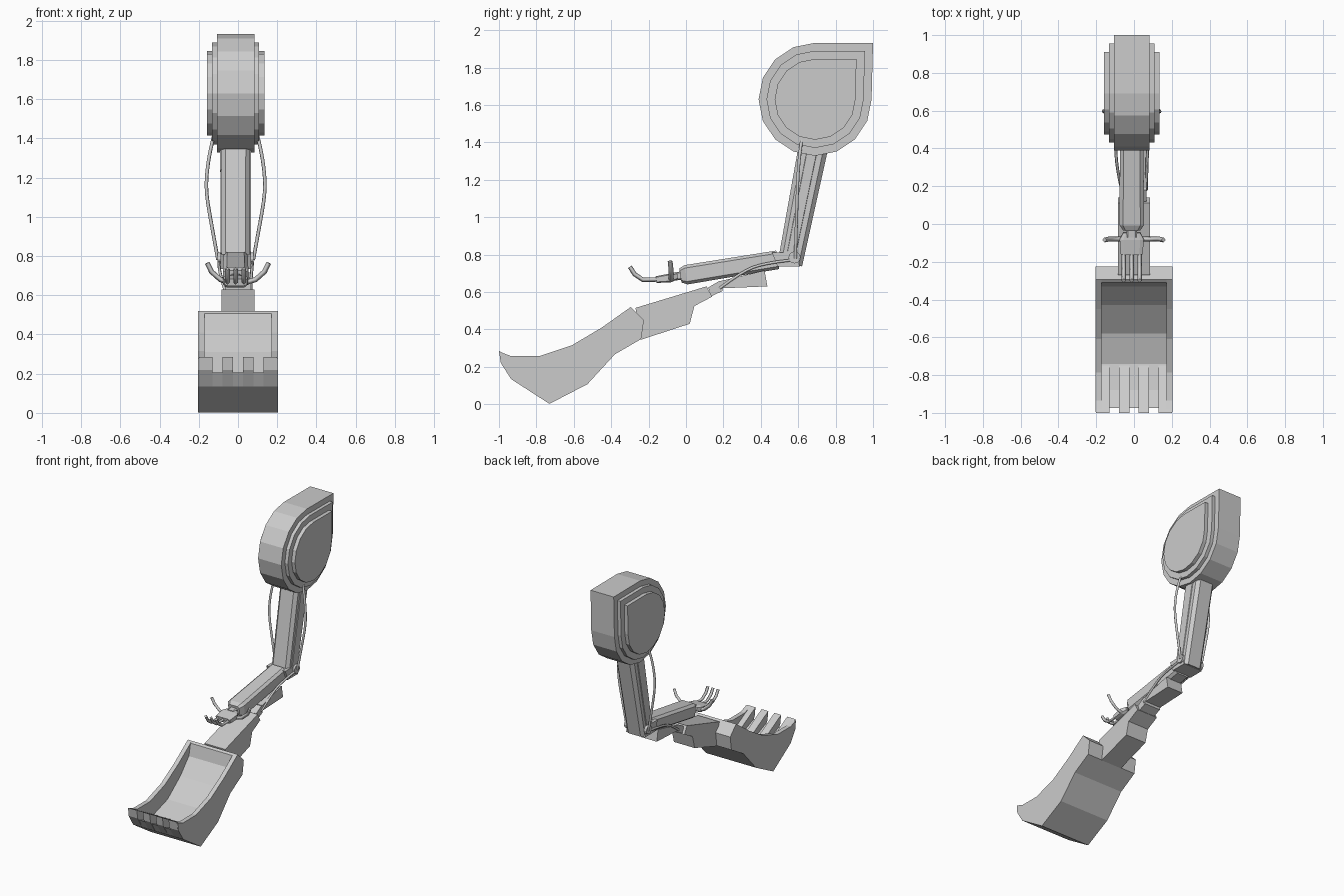
import bpy, bmesh, math
from mathutils import Vector

if "Cube" in bpy.data.objects:
    bpy.data.objects.remove(bpy.data.objects["Cube"])

CX = -0.012  # the arm sits slightly off centre


def finish(name, bm):
    bmesh.ops.recalc_face_normals(bm, faces=bm.faces)
    me = bpy.data.meshes.new(name)
    bm.to_mesh(me)
    bm.free()
    ob = bpy.data.objects.new(name, me)
    bpy.context.collection.objects.link(ob)
    return ob


def rings(name, loops):
    """Skin a list of closed loops and cap both ends."""
    bm = bmesh.new()
    vs = [[bm.verts.new(p) for p in loop] for loop in loops]
    n = len(vs[0])
    for a, b in zip(vs, vs[1:]):
        for i in range(n):
            j = (i + 1) % n
            bm.faces.new((a[i], a[j], b[j], b[i]))
    bm.faces.new(vs[0])
    bm.faces.new(vs[-1])
    return finish(name, bm)


def prism(name, prof, x0, x1):
    return rings(name, [[(x, y, z) for y, z in prof] for x in (x0, x1)])


def bar(name, stations, chamfer=0.3):
    """Chamfered bar along stations (y, z, half width, half depth)."""
    a, b = Vector(stations[0][:2]), Vector(stations[-1][:2])
    d = (b - a).normalized()
    py, pz = -d.y, d.x
    c = 1 - chamfer
    oct8 = [(1, c), (c, 1), (-c, 1), (-1, c), (-1, -c), (-c, -1), (c, -1), (1, -c)]
    return rings(name, [[(CX + u * w, y + v * h * py, z + v * h * pz) for u, v in oct8]
                        for y, z, w, h in stations])


def tube(name, pts, r, res=1, smooth=True):
    cu = bpy.data.curves.new(name, 'CURVE')
    cu.dimensions = '3D'
    cu.bevel_depth = r
    cu.bevel_resolution = res
    cu.use_fill_caps = True
    sp = cu.splines.new('NURBS' if smooth else 'POLY')
    sp.points.add(len(pts) - 1)
    for p, co in zip(sp.points, pts):
        p.co = (*co, 1)
    if smooth:
        sp.order_u = 3
        sp.use_endpoint_u = True
        sp.resolution_u = 3
    ob = bpy.data.objects.new(name, cu)
    bpy.context.collection.objects.link(ob)
    return ob


def disc(name, y, z, r, x0, x1, n=12):
    prism(name, [(y + r * math.cos(2 * math.pi * i / n), z + r * math.sin(2 * math.pi * i / n))
                 for i in range(n)], x0, x1)


# Shoulder pod: stepped teardrop, three quarter circle plus a corner
def teardrop(s):
    cy, cz, r = 0.69, 1.63, 0.302 * s
    arc = [(cy + r * math.cos(math.radians(a)), cz + r * math.sin(math.radians(a)))
           for a in [90 + 22.5 * i for i in range(13)]]
    return arc + [(cy + 0.31 * s, cz + 0.30 * s)]


for label, s, w in (("shoulder_core", 1.0, 0.095), ("shoulder_step", 0.86, 0.12),
                    ("shoulder_cap", 0.715, 0.147)):
    prism(label, teardrop(s), CX - w, CX + w)

# Upper arm, with a raised strip on its side faces
bar("upper_arm", [(0.69, 1.42, 0.074, 0.08), (0.556, 0.75, 0.072, 0.066)])
bar("upper_arm_side_strip", [(0.675, 1.36, 0.079, 0.03), (0.565, 0.81, 0.077, 0.026)], 0.15)

# Elbow
disc("elbow_pin", 0.58, 0.785, 0.032, CX - 0.092, CX + 0.092)
prism("elbow_bracket", [(0.46, 0.81), (0.58, 0.81), (0.61, 0.735), (0.49, 0.735)],
      CX - 0.078, CX + 0.078)

# Forearm and wrist
bar("forearm", [(0.49, 0.772, 0.062, 0.05), (0.0, 0.692, 0.065, 0.052),
                (-0.03, 0.688, 0.045, 0.038)])
bar("wrist", [(-0.02, 0.688, 0.028, 0.022), (-0.07, 0.682, 0.028, 0.022)])

# Hand: palm, three fingers and a thumb on each side
bar("palm", [(-0.045, 0.685, 0.045, 0.016), (-0.08, 0.676, 0.064, 0.024),
             (-0.16, 0.666, 0.058, 0.018)])
for i in (-1, 0, 1):
    x = CX + 0.042 * i
    tube("finger", [(x, -0.15, 0.667), (x, -0.23, 0.665), (x, -0.275, 0.695),
                    (x, -0.30, 0.735)], 0.012, 0, False)
for s in (-1, 1):
    tube("thumb", [(s * 0.04, -0.08, 0.665), (s * 0.09, -0.08, 0.68),
                   (s * 0.135, -0.08, 0.72), (s * 0.157, -0.085, 0.765)], 0.013, 0, False)
    # Cables from shoulder to elbow and from elbow to lower boom
    tube("shoulder_cable", [(CX + s * x, y, z) for x, y, z in
         ((0.11, 0.62, 1.42), (0.125, 0.61, 1.36), (0.145, 0.6, 1.25), (0.152, 0.595, 1.13),
          (0.125, 0.59, 0.97), (0.09, 0.585, 0.78))], 0.009)
    tube("elbow_cable", [(CX + s * 0.085, 0.56, 0.77), (CX + s * 0.085, 0.42, 0.755),
                         (CX + s * 0.08, 0.3, 0.71), (s * 0.065, 0.18, 0.62)], 0.008)

# Lower boom: rear block, joint and main block
prism("rear_block", [(0.19, 0.66), (0.42, 0.715), (0.435, 0.63), (0.20, 0.62)], -0.065, 0.065)
prism("boom_joint", [(0.12, 0.625), (0.18, 0.66), (0.20, 0.655), (0.195, 0.605), (0.13, 0.575)],
      -0.065, 0.065)
prism("boom_block", [(-0.27, 0.515), (0.11, 0.63), (0.14, 0.575), (0.045, 0.525), (0.02, 0.43),
                     (-0.24, 0.345)], -0.085, 0.085)

# Scoop: side walls and a dished shell between them
under = [(-0.295, 0.52), (-0.225, 0.45), (-0.24, 0.348), (-0.38, 0.267), (-0.527, 0.107),
         (-0.73, 0.002), (-0.935, 0.134)]
rim = [(-0.99, 0.22), (-0.995, 0.28), (-0.935, 0.257), (-0.785, 0.257), (-0.61, 0.315),
       (-0.45, 0.41)]
dish = [(-0.975, 0.205), (-0.88, 0.165), (-0.74, 0.145), (-0.58, 0.195), (-0.43, 0.31),
        (-0.33, 0.42), (-0.31, 0.508)]
for s in (-1, 1):
    prism("scoop_side_wall", under + rim, s * 0.205, s * 0.172)
prism("scoop_shell", under + dish, -0.175, 0.175)

# Scoop teeth, rooted in the dish
tooth = [(-1.0, 0.285), (-0.935, 0.25), (-0.75, 0.15), (-0.88, 0.13), (-0.935, 0.134),
         (-0.99, 0.22)]
for a, b in ((0.025, 0.08), (0.13, 0.2)):
    for s in (-1, 1):
        prism("scoop_tooth", tooth, s * a, s * b)
